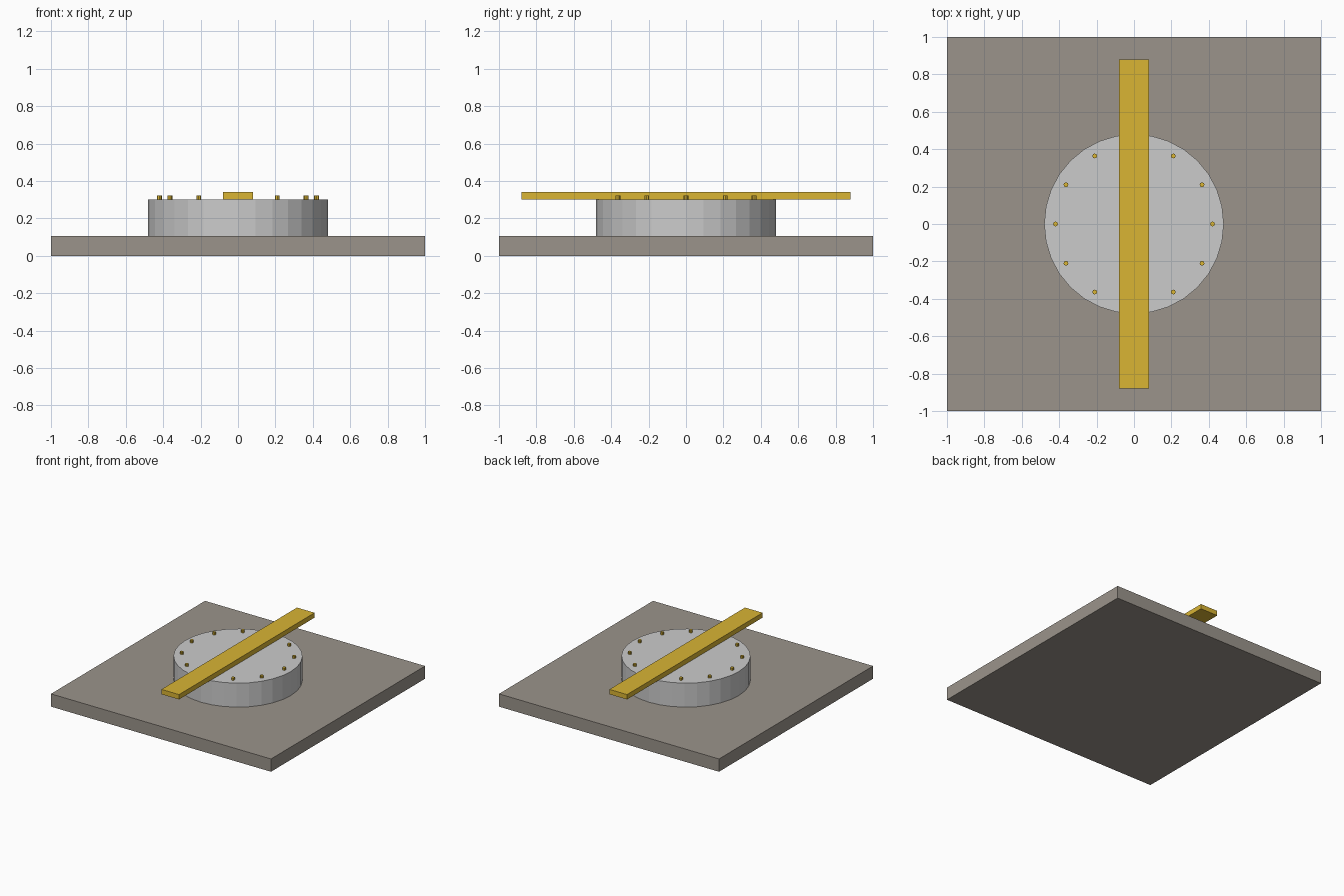
import bpy
from math import cos, sin, radians

if "Cube" in bpy.data.objects:
    bpy.data.objects.remove(bpy.data.objects["Cube"])


def material(name, rgb):
    m = bpy.data.materials.new(name)
    m.diffuse_color = (*rgb, 1)
    m.use_nodes = True
    m.node_tree.nodes["Principled BSDF"].inputs["Base Color"].default_value = m.diffuse_color
    return m


def box(name, sx, sy, z0, z1, mat):
    bpy.ops.mesh.primitive_cube_add(size=1, location=(0, 0, (z0 + z1) / 2))
    ob = bpy.context.object
    ob.name = name
    ob.scale = (sx, sy, z1 - z0)
    bpy.ops.object.transform_apply(location=False, rotation=False, scale=True)
    ob.data.materials.append(mat)


def cylinder(name, r, x, y, z0, z1, sides, mat=None):
    bpy.ops.mesh.primitive_cylinder_add(vertices=sides, radius=r, depth=z1 - z0,
                                        location=(x, y, (z0 + z1) / 2))
    ob = bpy.context.object
    ob.name = name
    if mat:
        ob.data.materials.append(mat)


stone = material("stone", (0.328, 0.296, 0.258))
brass = material("brass", (0.695, 0.458, 0.034))

# Square base slab and round drum
box("base_slab", 2, 2, 0, 0.105, stone)
cylinder("drum", 0.48, 0, 0, 0.105, 0.302, 32)

# Long pointer bar lying across the drum
box("pointer_bar", 0.16, 1.76, 0.302, 0.342, brass)

# Ring of marker pins every 30 degrees (the bar covers two of the positions)
for i in range(12):
    if i in (3, 9):
        continue
    a = radians(30 * i)
    cylinder(f"marker_pin_{i}", 0.013, 0.42 * cos(a), 0.42 * sin(a), 0.302, 0.322, 8, brass)
